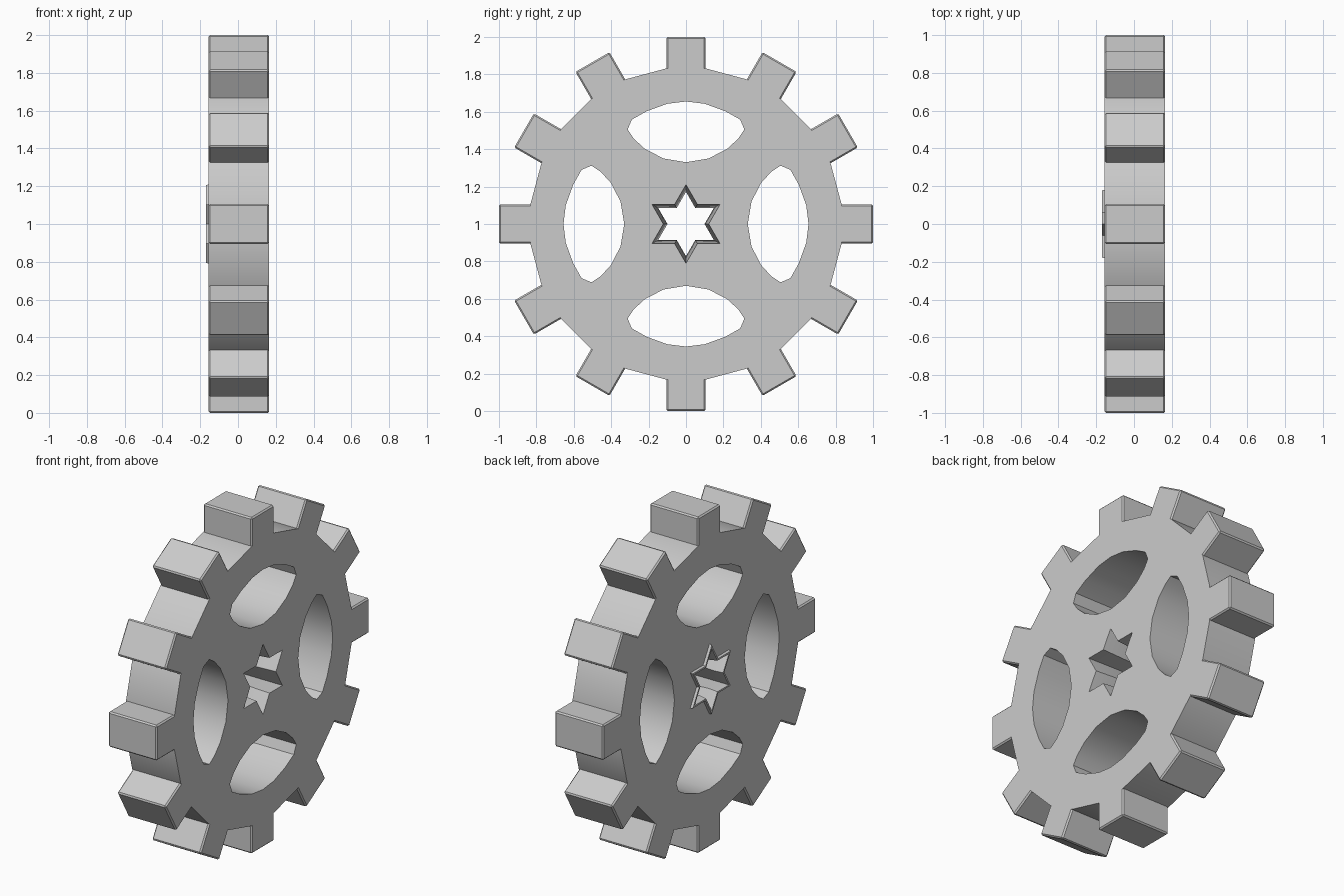
import bpy, bmesh, math
from mathutils import Matrix, Vector

if "Cube" in bpy.data.objects:
    bpy.data.objects.remove(bpy.data.objects["Cube"])

X0, X1 = -0.155, 0.165      # thickness range along the axle
TEETH = 12


def turn(p, a):
    """Rotate a profile point clockwise around the axle."""
    c, s = math.cos(a), math.sin(a)
    return (p[0] * c + p[1] * s, -p[0] * s + p[1] * c)


def star(r):
    """Six-pointed star outline with tip radius r."""
    return [turn((0, r if i % 2 == 0 else r / math.sqrt(3)), i * math.pi / 6)
            for i in range(12)]


def at(x, p):
    return Vector((x, p[0], 1 + p[1]))


def finish(bm, name):
    bmesh.ops.recalc_face_normals(bm, faces=bm.faces)
    me = bpy.data.meshes.new(name)
    bm.to_mesh(me)
    bm.free()
    ob = bpy.data.objects.new(name, me)
    bpy.context.collection.objects.link(ob)
    bpy.ops.object.select_all(action='DESELECT')
    ob.select_set(True)
    bpy.context.view_layer.objects.active = ob
    bpy.ops.object.shade_smooth_by_angle(angle=math.radians(28))
    return ob


# Outlines: rim between teeth, four lens windows, star hub
rim = [turn((s * 0.105, 0.832), i * math.tau / TEETH)
       for i in range(TEETH) for s in (-1, 1)]
half = [(0.10, 0.643), (0.21, 0.603), (0.29, 0.558), (0.312, 0.505),
        (0.28, 0.457), (0.22, 0.402), (0.12, 0.350)]
lens = [(0, 0.655)] + half + [(0, 0.33)] + [(-u, v) for u, v in reversed(half)]
windows = [[turn(p, i * math.pi / 2) for p in lens] for i in range(4)]

# Wheel body: filled outline with holes, extruded along x
bm = bmesh.new()
edges = []
for loop in [rim, *windows, star(0.21)]:
    vs = [bm.verts.new(at(X0, p)) for p in loop]
    edges += [bm.edges.new((vs[i - 1], vs[i])) for i in range(len(vs))]
bmesh.ops.triangle_fill(bm, use_beauty=True, use_dissolve=False, edges=edges,
                        normal=(1, 0, 0))
ext = bmesh.ops.extrude_face_region(bm, geom=bm.faces[:], use_keep_orig=True)
bmesh.ops.translate(bm, vec=(X1 - X0, 0, 0),
                    verts=[g for g in ext['geom'] if isinstance(g, bmesh.types.BMVert)])
finish(bm, "wheel_body")

# Teeth: blocks with softened outer edges
for i in range(TEETH):
    bm = bmesh.new()
    bmesh.ops.create_cube(bm, size=1)
    bmesh.ops.scale(bm, vec=(X1 - X0, 0.21, 0.17), verts=bm.verts)
    bmesh.ops.translate(bm, vec=((X0 + X1) / 2, 0, 0.915), verts=bm.verts)
    outer = [e for e in bm.edges if max(v.co.z for v in e.verts) > 0.95]
    bmesh.ops.bevel(bm, geom=outer, offset=0.008, segments=1, affect='EDGES', profile=0.5)
    bm.transform(Matrix.Translation((0, 0, 1)) @
                 Matrix.Rotation(i * math.tau / TEETH, 4, 'X'))
    finish(bm, f"tooth_{i + 1}")

# Star-shaped hub sleeve: tapered bore with a raised lip on the -x side
bm = bmesh.new()
rings = [[bm.verts.new(at(x, p)) for p in star(r)] for x, r in
         [(X0, 0.21), (-0.17, 0.205), (-0.17, 0.185), (-0.12, 0.172), (X1, 0.21)]]
for a, b in zip(rings, rings[1:]):
    for i in range(12):
        bm.faces.new((a[i - 1], a[i], b[i], b[i - 1]))
finish(bm, "hub_sleeve")
